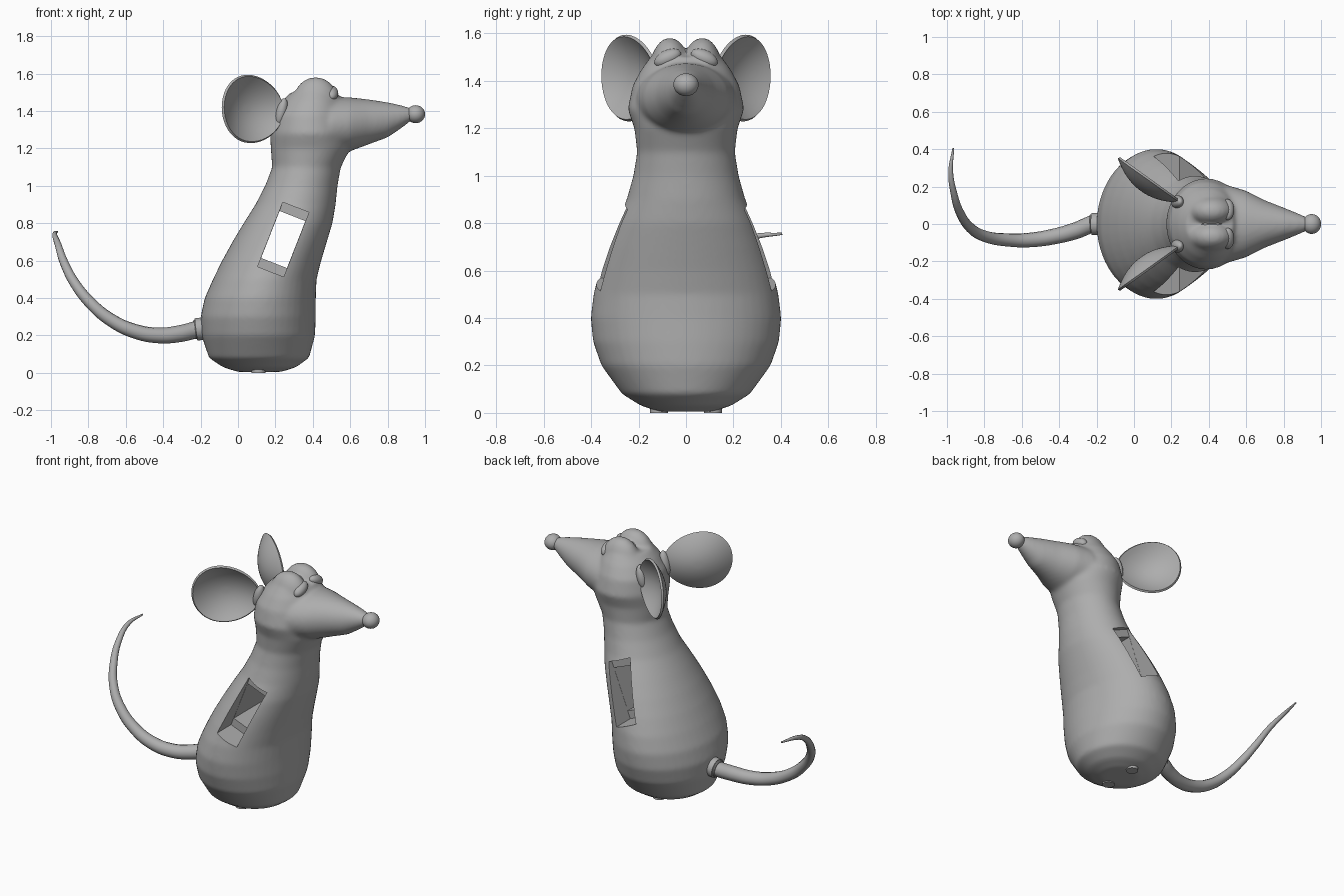
import bpy, bmesh
from math import pi, sin, cos, radians
from mathutils import Vector, Matrix

if "Cube" in bpy.data.objects:
    bpy.data.objects.remove(bpy.data.objects["Cube"])

grey = bpy.data.materials.new("plain grey")
grey.use_nodes = True
grey.diffuse_color = (0.42, 0.42, 0.42, 1)
grey.node_tree.nodes["Principled BSDF"].inputs["Base Color"].default_value = grey.diffuse_color


def make(name, bm):
    bmesh.ops.recalc_face_normals(bm, faces=bm.faces)
    mesh = bpy.data.meshes.new(name)
    bm.to_mesh(mesh)
    bm.free()
    mesh.materials.append(grey)
    ob = bpy.data.objects.new(name, mesh)
    bpy.context.collection.objects.link(ob)
    return ob


def smooth(ob, angle=40):
    bpy.ops.object.select_all(action='DESELECT')
    ob.select_set(True)
    bpy.context.view_layer.objects.active = ob
    bpy.ops.object.shade_smooth_by_angle(angle=radians(angle))


def bake(ob):
    """Replace the mesh with its modified result."""
    deps = bpy.context.evaluated_depsgraph_get()
    mesh = bpy.data.meshes.new_from_object(ob.evaluated_get(deps))
    ob.modifiers.clear()
    ob.data = mesh


def skin(bm, rings):
    """Bridge closed rings of points and cap both ends."""
    rows = [[bm.verts.new(p) for p in ring] for ring in rings]
    n = len(rows[0])
    for a, b in zip(rows, rows[1:]):
        for i in range(n):
            j = (i + 1) % n
            bm.faces.new((a[i], a[j], b[j], b[i]))
    bm.faces.new(rows[0])
    bm.faces.new(rows[-1])


def ball(bm, centre, radii, rot=None):
    m = Matrix.Translation(centre) @ (rot or Matrix()) @ Matrix.Diagonal((*radii, 1))
    bmesh.ops.create_uvsphere(bm, u_segments=32, v_segments=16, radius=1, matrix=m)


def box(name, centre, size, rot):
    bm = bmesh.new()
    m = Matrix.Translation(centre) @ rot @ Matrix.Diagonal((*size, 1))
    bmesh.ops.create_cube(bm, size=1, matrix=m)
    ob = make(name, bm)
    ob.hide_render = True
    return ob


angles = [2 * pi * i / 48 for i in range(48)]

# Torso and skull: height, back x, front x, half width
torso = [(.005, .0, .23, .11), (.03, -.08, .31, .19), (.08, -.155, .38, .27),
         (.2, -.195, .412, .357), (.3, -.2, .416, .392), (.4, -.178, .416, .402),
         (.5, -.134, .42, .39), (.6, -.085, .445, .365), (.7, -.03, .475, .333),
         (.8, .03, .505, .295), (.9, .093, .522, .25), (1.0, .145, .532, .222),
         (1.1, .183, .55, .206), (1.2, .175, .6, .218), (1.28, .172, .6, .246),
         (1.38, .19, .58, .225), (1.45, .235, .56, .187), (1.5, .28, .53, .15)]
bm = bmesh.new()
skin(bm, [[((a + b) / 2 + (b - a) / 2 * cos(t), w * sin(t), z) for t in angles]
          for z, a, b, w in torso])
# Snout: x, low z, high z, half width
snout = [(.38, 1.16, 1.45, .2), (.5, 1.165, 1.475, .208), (.6, 1.185, 1.473, .178),
         (.7, 1.222, 1.462, .127), (.8, 1.258, 1.447, .088), (.87, 1.305, 1.432, .06),
         (.93, 1.35, 1.415, .035)]
skin(bm, [[(x, w * cos(t), (a + b) / 2 + (b - a) / 2 * sin(t)) for t in angles]
          for x, a, b, w in snout])
# Twin brow lobes with a groove between them
for s in (-1, 1):
    ball(bm, (.415, s * .068, 1.44), (.125, .085, .142))
body = make("body", bm)
mod = body.modifiers.new("fuse", 'REMESH')
mod.mode = 'VOXEL'
mod.voxel_size = .012
mod = body.modifiers.new("soften", 'SMOOTH')
mod.factor = .5
mod.iterations = 10

# Slot through the torso, with a wider recess on each side
tilt = Matrix.Rotation(radians(21.4), 4, 'Y')
mid = Vector((.242, 0, .713))
cutters = [box("slot_cutter", mid, (.148, 1.2, .27), tilt)]
for s in (-1, 1):
    cutters.append(box("recess_cutter", mid + Vector((0, s * .42, 0)), (.15, .4, .37), tilt))
for c in cutters:
    mod = body.modifiers.new("cut", 'BOOLEAN')
    mod.operation = 'DIFFERENCE'
    mod.solver = 'EXACT'
    mod.object = c
bake(body)
for c in cutters:
    bpy.data.objects.remove(c)
smooth(body, 35)

# Nose
bm = bmesh.new()
ball(bm, (.95, 0, 1.383), (.05, .053, .048))
smooth(make("nose", bm))

for s, side in ((1, "left"), (-1, "right")):
    # Closed eyelid
    bm = bmesh.new()
    ball(bm, (.5, s * .077, 1.495), (.036, .06, .034),
         Matrix.Rotation(radians(-25 * s), 4, 'X'))
    smooth(make(side + "_eyelid", bm))

    # Cupped ear, narrowing towards its root
    out = Vector((-.81, s * .58, 0))
    face = Vector((.58, s * .81, 0))
    centre = Vector((.07, s * .222, 1.42))
    bm = bmesh.new()
    rows = []
    for k in range(1, 11):
        r = k / 10
        row = []
        for t in angles:
            u, v = r * cos(t), r * sin(t)
            p = centre + out * u * .2 + face * (.07 * r * r - .05)
            p.z += v * .177 * (1 + .12 * u) - .02 * (1 - u) / 2
            row.append(bm.verts.new(p))
        rows.append(row)
    for a, b in zip(rows, rows[1:]):
        for i in range(48):
            j = (i + 1) % 48
            bm.faces.new((a[i], a[j], b[j], b[i]))
    bm.faces.new(rows[0])
    ear = make(side + "_ear", bm)
    mod = ear.modifiers.new("thickness", 'SOLIDIFY')
    mod.thickness = .014
    mod.offset = 0
    bake(ear)
    smooth(ear, 50)

    # Ear root
    bm = bmesh.new()
    ball(bm, (.232, s * .118, 1.395), (.03, .035, .075), Matrix.Rotation(radians(14), 4, 'Y'))
    smooth(make(side + "_ear_root", bm))

    # Foot pad under the base
    bm = bmesh.new()
    bmesh.ops.create_cone(bm, cap_ends=True, segments=24, radius1=.038, radius2=.038,
                          depth=.04, matrix=Matrix.Translation((.11, s * .113, .02)))
    smooth(make(side + "_foot_pad", bm))

# Tail: tapered curve, sweeping up and to the left
path = [(-.15, .01, .25, .046), (-.22, 0, .232, .046), (-.31, -.035, .21, .045),
        (-.42, -.065, .2, .042), (-.55, -.085, .222, .039), (-.68, -.085, .283, .035),
        (-.79, -.068, .375, .031), (-.87, -.025, .475, .027), (-.93, .06, .59, .023),
        (-.962, .16, .685, .018), (-.98, .28, .74, .013), (-.966, .405, .755, .005)]
curve = bpy.data.curves.new("tail", 'CURVE')
curve.dimensions = '3D'
curve.bevel_depth = 1
curve.bevel_resolution = 4
curve.use_fill_caps = True
spline = curve.splines.new('BEZIER')
spline.bezier_points.add(len(path) - 1)
for p, (x, y, z, r) in zip(spline.bezier_points, path):
    p.co = (x, y, z)
    p.radius = r
    p.handle_left_type = p.handle_right_type = 'AUTO'
tail_curve = bpy.data.objects.new("tail_curve", curve)
bpy.context.collection.objects.link(tail_curve)
deps = bpy.context.evaluated_depsgraph_get()
mesh = bpy.data.meshes.new_from_object(tail_curve.evaluated_get(deps))
bpy.data.objects.remove(tail_curve)
mesh.materials.clear()
mesh.materials.append(grey)
tail = bpy.data.objects.new("tail", mesh)
bpy.context.collection.objects.link(tail)
smooth(tail, 50)

# Collar where the tail meets the body
bm = bmesh.new()
bmesh.ops.create_cone(bm, cap_ends=True, segments=32, radius1=.06, radius2=.06, depth=.07,
                      matrix=Matrix.Translation((-.2, 0, .235)) @ Matrix.Rotation(radians(83), 4, 'Y'))
rim = [e for e in bm.edges if any(len(f.verts) > 4 for f in e.link_faces)]
bmesh.ops.bevel(bm, geom=rim, offset=.01, segments=3, affect='EDGES')
smooth(make("tail_collar", bm))
